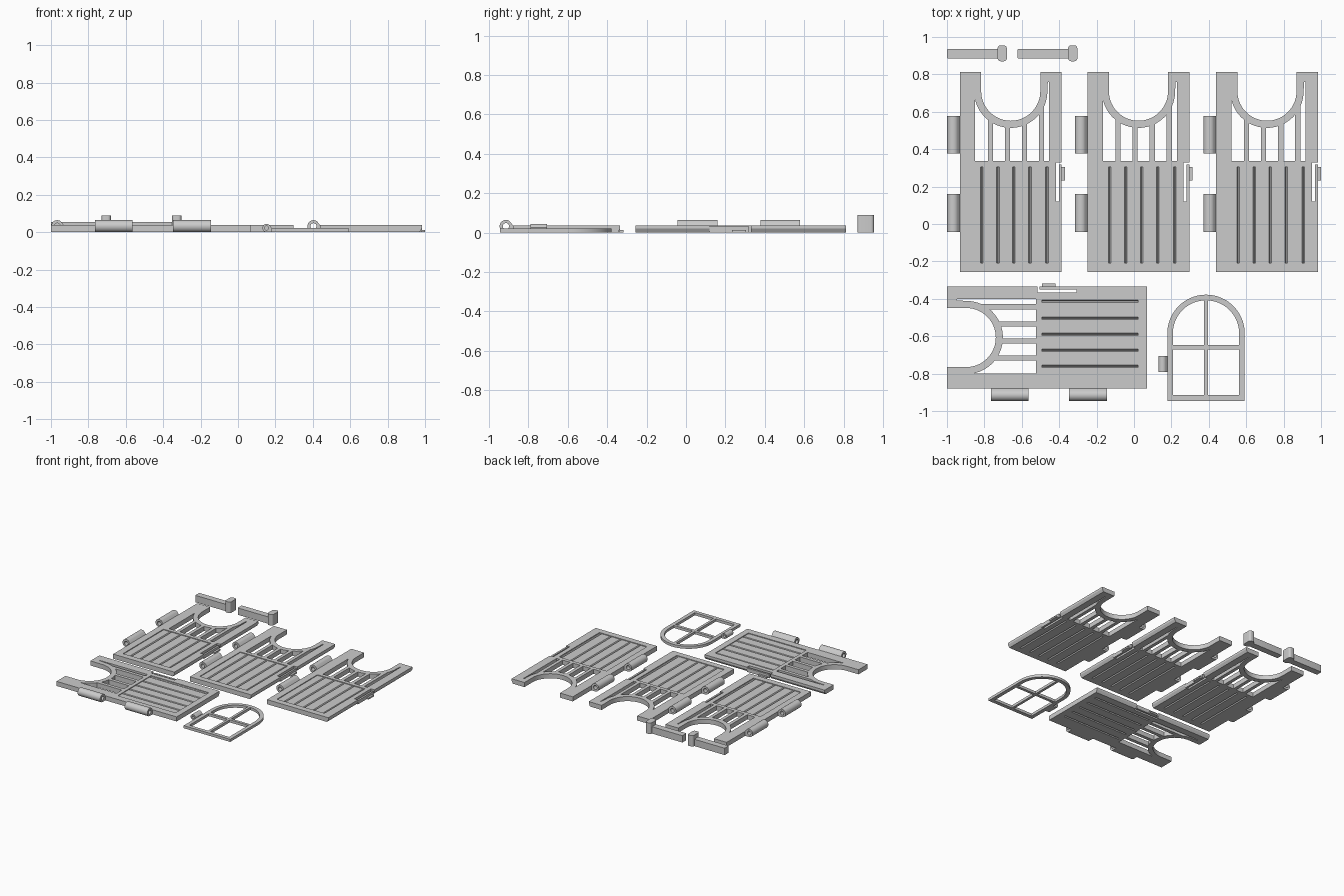
import bpy, bmesh, math
from mathutils import Matrix, Vector

if "Cube" in bpy.data.objects:
    bpy.data.objects.remove(bpy.data.objects["Cube"])

grey = bpy.data.materials.new("plain grey")
grey.diffuse_color = (0.6, 0.6, 0.6, 1)
grey.use_nodes = True
grey.node_tree.nodes["Principled BSDF"].inputs["Base Color"].default_value = grey.diffuse_color

# Axis swaps: profile (x, z) extruded along y
XZ_ALONG_Y = Matrix(((1, 0, 0, 0), (0, 0, 1, 0), (0, 1, 0, 0), (0, 0, 0, 1)))


def prism(name, loops, levels, place=Matrix(), shift=None):
    """Closed prism from an outline plus holes; shift(p, level) can move points per level."""
    bm = bmesh.new()
    caps = {0: [], len(levels) - 1: []}
    for loop in loops:
        rings = []
        for k, z in enumerate(levels):
            pts = [shift(p, k) if shift else p for p in loop]
            rings.append([bm.verts.new((p[0], p[1], z)) for p in pts])
        n = len(loop)
        for a, b in zip(rings, rings[1:]):
            for i in range(n):
                j = (i + 1) % n
                bm.faces.new((a[i], a[j], b[j], b[i]))
        for k in caps:
            caps[k] += [bm.edges.get((rings[k][i], rings[k][(i + 1) % n])) for i in range(n)]
    for edges in caps.values():
        bmesh.ops.triangle_fill(bm, edges=edges, use_beauty=True, normal=(0, 0, 1))
    bm.transform(place)
    bmesh.ops.recalc_face_normals(bm, faces=bm.faces)
    me = bpy.data.meshes.new(name)
    bm.to_mesh(me)
    bm.free()
    ob = bpy.data.objects.new(name, me)
    bpy.context.collection.objects.link(ob)
    me.materials.append(grey)
    bpy.ops.object.select_all(action='DESELECT')
    ob.select_set(True)
    bpy.context.view_layer.objects.active = ob
    bpy.ops.object.shade_smooth_by_angle(angle=math.radians(30))
    return ob


def arc(cx, cy, r, a0, a1, n=24):
    angles = [math.radians(a0 + (a1 - a0) * i / n) for i in range(n + 1)]
    return [(cx + r * math.cos(a), cy + r * math.sin(a)) for a in angles]


def rect(x0, x1, y0, y1):
    return [(x0, y0), (x1, y0), (x1, y1), (x0, y1)]


def round_rect(x0, x1, y0, y1, r):
    return (arc(x1 - r, y1 - r, r, 0, 90, 6) + arc(x0 + r, y1 - r, r, 90, 180, 6)
            + arc(x0 + r, y0 + r, r, 180, 270, 6) + arc(x1 - r, y0 + r, r, 270, 360, 6))


def hinge(name, edge, r, v0, v1, place):
    """Hollow barrel with a foot joining the panel edge."""
    c = edge - r - 0.003
    outline = arc(c, r, r, 50, 270) + [(edge, 0), (edge, r * 1.15)]
    hole = arc(c, r, r * 0.5, 0, 345, 23)
    prism(name, [outline, hole], [v0, v1], place @ XZ_ALONG_Y)


# Door dimensions, measured from the door centre
W, H, T = 0.2725, 0.535, 0.037
ARCH_V, R_IN, R_OUT = 0.432, 0.158, 0.196
PANEL = (-0.218, 0.205, -0.487, 0.028)
SLOT = (W - 0.031, -0.158, 0.052)          # inner edge, bottom, top


def baluster_gaps():
    """Openings between the bars, topped by the arch ring."""
    edges = [(-0.191, -0.122), (-0.095, -0.031), (-0.004, 0.06), (0.087, 0.151), (0.178, 0.205)]
    gaps = []
    for a, b in edges:
        top = []
        for i in range(9):
            u = b + (a - b) * i / 8
            if u >= R_OUT:
                top += [(u, ARCH_V + 0.05)]
            else:
                top += [(u, ARCH_V - math.sqrt(R_OUT ** 2 - u ** 2))]
        gaps.append([(a, 0.058), (b, 0.058)] + top)
    return gaps


def door(tag, place):
    # Frame with arched cut-out, latch slot, bar openings and panel opening
    outline = ([(-W, -H), (W, -H), (W, SLOT[1]), (SLOT[0], SLOT[1]), (SLOT[0], SLOT[2]),
                (W, SLOT[2]), (W, H), (R_IN, H)]
               + arc(0, ARCH_V, R_IN, 0, -180, 36) + [(-R_IN, H), (-W, H)])

    def bevel_edge(p, k):
        return (p[0] - 0.012, p[1]) if k == 0 and p[0] > W - 0.001 else p

    prism("door_frame_" + tag, [outline, rect(*PANEL)] + baluster_gaps(),
          [0, 0.02, T], place, bevel_edge)

    # Plank panel with V grooves on both faces
    grooves = (-0.154, -0.068, 0.017, 0.103, 0.194)
    top, bottom, zt, w, d = [], [], 0.031, 0.007, 0.011
    for g in grooves:
        bottom += [(g - w, 0), (g, d), (g + w, 0)]
        top += [(g - w, zt), (g, zt - d), (g + w, zt)]
    u0, u1, v0, v1 = PANEL
    profile = [(u0, 0)] + bottom + [(u1, 0), (u1, zt)] + top[::-1] + [(u0, zt)]
    prism("plank_panel_" + tag, [profile], [v0, v1], place @ XZ_ALONG_Y)

    # Spring latch arm and its catch
    prism("latch_arm_" + tag, [rect(W - 0.015, W, SLOT[1], SLOT[2] - 0.011)], [0, 0.03], place)
    prism("latch_catch_" + tag, [rect(W, W + 0.0165, -0.045, 0.026)], [0, 0.012], place)

    # Hinge barrels
    for i, (a, b) in enumerate(((0.1, 0.3), (-0.32, -0.118))):
        hinge(f"door_hinge_{tag}_{i}", -W, 0.032, a, b, place)


for tag, x in (("left", -0.659), ("middle", 0.024), ("right", 0.711)):
    door(tag, Matrix.Translation((x, 0.278, 0)))
door("sideways", Matrix.Translation((-0.465, -0.607, 0)) @ Matrix.Rotation(math.pi / 2, 4, 'Z'))

# Arched window with four panes
CX, CY, RO, RI, ZW = 0.385, -0.585, 0.207, 0.177, 0.021
frame = [(CX - RO, -0.945), (CX + RO, -0.945)] + arc(CX, CY, RO, 0, 180, 40)
panes = []
for s in (-1, 1):
    xa, xb = CX + s * 0.01, CX + s * RI
    panes.append([(xa, -0.915), (xb, -0.915), (xb, -0.67), (xa, -0.67)])
    curve = [(CX + s * (p[0] - CX), p[1])
             for p in arc(CX, CY, RI, 0, math.degrees(math.acos(0.01 / RI)), 20)]
    panes.append([(xa, -0.648), (xb, -0.648)] + curve)
prism("window_frame", [frame] + panes, [0, ZW])
hinge("window_hinge", CX - RO, 0.022, -0.79, -0.705, Matrix())

# Loose bolts with upright knobs
for i in range(2):
    move = Matrix.Translation((0.377 * i, 0, 0))
    prism(f"bolt_bar_{i}", [round_rect(-1, -0.715, 0.885, 0.936, 0.006)], [0, 0.055], move)
    prism(f"bolt_knob_{i}", [round_rect(-0.729, -0.68, 0.87, 0.955, 0.016)], [0, 0.088], move)
